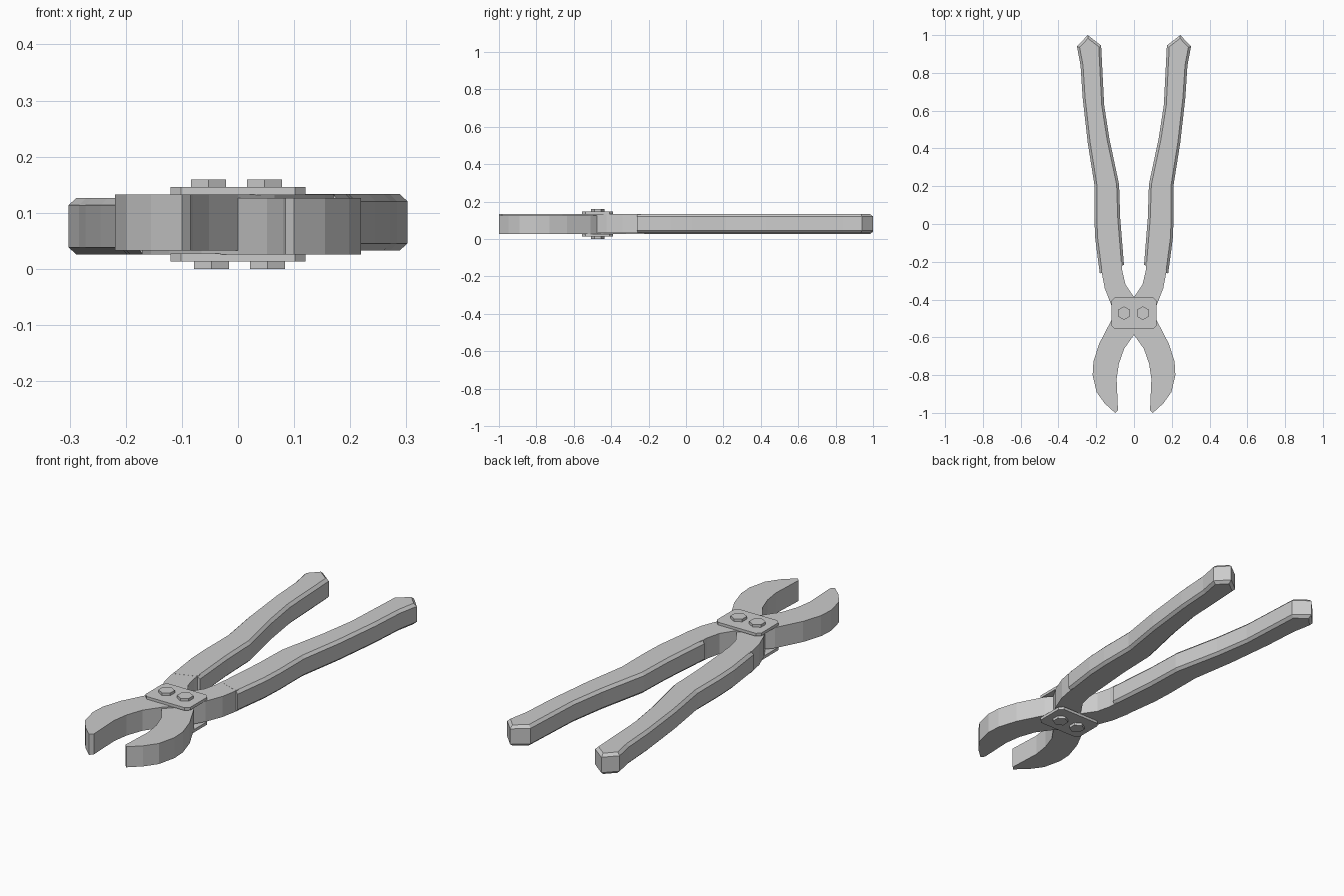
import bpy, bmesh, math

if "Cube" in bpy.data.objects:
    bpy.data.objects.remove(bpy.data.objects["Cube"])

H = 0.163  # total height; the second half is the first turned 180 degrees about the y axis


def prism(name, outline, z0, z1, bevel=0.0, open_end=None):
    """Extrude an outline; optionally chamfer both rims except beyond open_end."""
    bm = bmesh.new()
    face = bm.faces.new([bm.verts.new((x, y, z0)) for x, y in outline])
    ext = bmesh.ops.extrude_face_region(bm, geom=[face])
    top = [v for v in ext["geom"] if isinstance(v, bmesh.types.BMVert)]
    for v in top:
        v.co.z = z1
    bmesh.ops.recalc_face_normals(bm, faces=bm.faces)
    if bevel:
        rims = [e for e in bm.edges
                if abs(e.verts[0].co.z - e.verts[1].co.z) < 1e-6
                and not all(v.co.y < open_end for v in e.verts)]
        bmesh.ops.bevel(bm, geom=rims, offset=bevel, segments=1, affect='EDGES')
    me = bpy.data.meshes.new(name)
    bm.to_mesh(me)
    bm.free()
    ob = bpy.data.objects.new(name, me)
    bpy.context.collection.objects.link(ob)
    return ob


def turned_copy(ob, name):
    """Copy rotated 180 degrees about the tool's long axis."""
    c = ob.copy()
    c.name = name
    c.rotation_euler = (0, math.pi, 0)
    c.location = (0, 0, H)
    bpy.context.collection.objects.link(c)


# jaw on the left crossing over to the arm on the right
jaw = [(-0.10, -1.0), (-0.085, -0.985), (-0.092, -0.82), (-0.08, -0.74),
       (-0.052, -0.66), (0.0, -0.587), (0.065, -0.52), (0.122, -0.425),
       (0.155, -0.34), (0.172, -0.25), (0.172, -0.2), (0.065, -0.2),
       (0.062, -0.25), (0.045, -0.32), (0.0, -0.387), (-0.06, -0.44),
       (-0.12, -0.51), (-0.185, -0.635), (-0.215, -0.73), (-0.219, -0.80),
       (-0.198, -0.89), (-0.155, -0.95)]
turned_copy(prism("jaw_and_arm_left", jaw, 0.035, 0.135), "jaw_and_arm_right")

# grip sleeve with chamfered rims and a pointed end
grip = [(0.053, -0.217), (0.181, -0.262), (0.205, -0.08), (0.21, 0.03), (0.21, 0.21),
        (0.245, 0.43), (0.272, 0.67), (0.283, 0.84), (0.302, 0.94),
        (0.245, 1.0), (0.174, 0.945), (0.158, 0.63), (0.13, 0.45),
        (0.079, 0.21), (0.073, 0.03)]
turned_copy(prism("grip_right", grip, 0.0345, 0.1355, 0.013, -0.21), "grip_left")

# pivot plates with cut corners
x, c, ya, yb = 0.12, 0.018, -0.555, -0.39
plate = [(-x + c, ya), (x - c, ya), (x, ya + c), (x, yb - c),
         (x - c, yb), (-x + c, yb), (-x, yb - c), (-x, ya + c)]
turned_copy(prism("plate_top", plate, 0.134, 0.148), "plate_bottom")

# hexagonal bolt heads
for i, bx in enumerate((-0.053, 0.047)):
    hexa = [(bx + 0.036 * math.sin(k * math.pi / 3),
             -0.472 + 0.036 * math.cos(k * math.pi / 3)) for k in range(6)]
    turned_copy(prism(f"bolt_top_{i}", hexa, 0.147, H - 0.002), f"bolt_bottom_{i}")
for ob in bpy.context.collection.objects:
    ob.location.z -= 0.002
